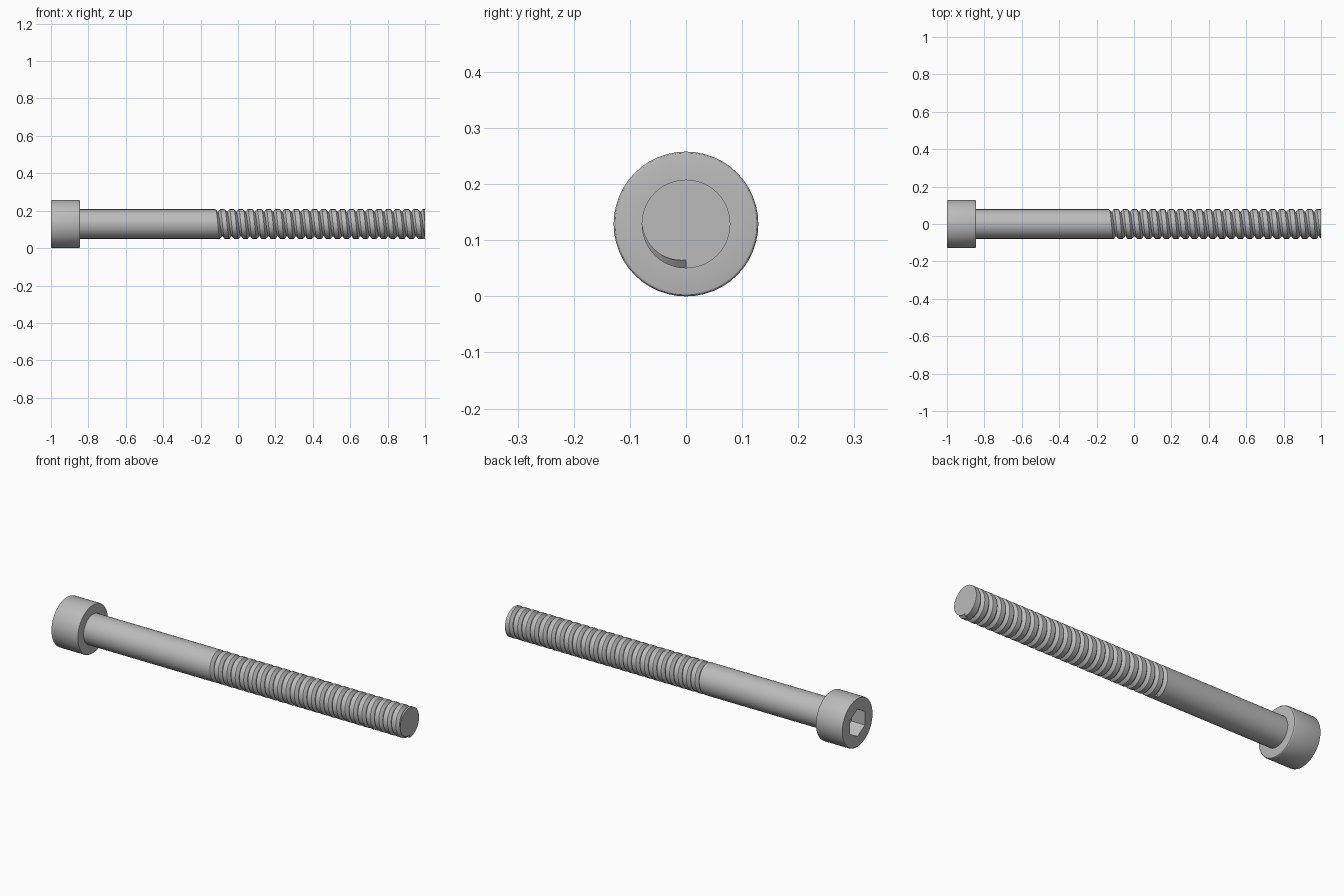
import bpy, bmesh
from math import pi, sin, cos

cube = bpy.data.objects.get("Cube")
if cube:
    bpy.data.objects.remove(cube)

SEG = 48            # steps around the axis
HEAD_R, ROD_R = 0.129, 0.079
AXIS_Z = HEAD_R
THREAD_START, TIP = -0.145, 1.0
UNDER_HEAD = -0.845

steel = bpy.data.materials.new("grey steel")
steel.use_nodes = True
steel.diffuse_color = (0.5, 0.5, 0.5, 1)
steel.node_tree.nodes["Principled BSDF"].inputs["Base Color"].default_value = (0.5, 0.5, 0.5, 1)


def point(bm, x, r, t):
    return bm.verts.new((x, r * cos(t), AXIS_Z + r * sin(t)))


def finish(bm, name):
    bmesh.ops.remove_doubles(bm, verts=bm.verts, dist=1e-5)
    bmesh.ops.recalc_face_normals(bm, faces=bm.faces)
    mesh = bpy.data.meshes.new(name)
    bm.to_mesh(mesh)
    bm.free()
    mesh.materials.append(steel)
    ob = bpy.data.objects.new(name, mesh)
    bpy.context.collection.objects.link(ob)
    bpy.ops.object.select_all(action='DESELECT')
    bpy.context.view_layer.objects.active = ob
    ob.select_set(True)
    bpy.ops.object.shade_smooth_by_angle(angle=pi / 6)
    return ob


def lathe(name, profile, cap_end=True):
    """Sweep (x, radius) pairs round the axis; a radius may be a function of angle."""
    bm = bmesh.new()
    rings = []
    for x, r in profile:
        angles = [2 * pi * i / SEG for i in range(SEG)]
        rings.append([point(bm, x, r(t) if callable(r) else r, t) for t in angles])
    for a, b in zip(rings, rings[1:]):
        for i in range(SEG):
            j = (i + 1) % SEG
            bm.faces.new((a[i], a[j], b[j], b[i]))
    if cap_end:
        bm.faces.new(rings[-1])
    return finish(bm, name)


def hexagon(t):
    return 0.062 / cos((t + pi / 6) % (pi / 3) - pi / 6)


# Head: underside, rounded rims, top face and hexagonal socket
f = 0.006
arc = [(f * (1 - cos(a)), f * (1 - sin(a))) for a in (0, pi / 6, pi / 3, pi / 2)]
lower_rim = [(UNDER_HEAD - dx, HEAD_R - dr) for dx, dr in arc]
upper_rim = [(-1 + dx, HEAD_R - dr) for dx, dr in reversed(arc)]
lathe("socket_head", [(UNDER_HEAD, ROD_R)] + lower_rim + upper_rim
      + [(-1, hexagon), (-0.92, hexagon)])

# Plain shank
lathe("plain_shank", [(UNDER_HEAD, ROD_R), (THREAD_START, ROD_R)], cap_end=False)

# Threaded rod: a V groove wound along a right-handed helix
TURNS, DEPTH = 23, 0.015
pitch = (TIP - THREAD_START) / (TURNS + 0.25)
half = pitch / 4
last = TURNS * SEG
bm = bmesh.new()
left, root, right, angle = [], [], [], []
for i in range(last + 1):
    t = -pi / 2 + 2 * pi * i / SEG
    x = THREAD_START + half + pitch * i / SEG
    over = max(0, x + half - TIP)
    angle.append(t)
    left.append(point(bm, x - half, ROD_R, t))
    root.append(point(bm, x, ROD_R - DEPTH, t))
    right.append(point(bm, x + half - over, ROD_R - DEPTH * over / half, t))

# Edges where the thread meets the shank and the tip
start = [point(bm, THREAD_START, ROD_R, angle[i]) for i in range(SEG + 1)]
tip = []
for i in range(last - SEG, last + 1):
    clipped = right[i].co.x > TIP - 1e-6
    tip.append(right[i] if clipped else point(bm, TIP, ROD_R, angle[i]))


def strip(a, b):
    for i in range(len(a) - 1):
        loop = []
        for v in (a[i], a[i + 1], b[i + 1], b[i]):
            if all((v.co - u.co).length > 1e-6 for u in loop):
                loop.append(v)
        if len(loop) > 2:
            bm.faces.new(loop)


strip(left, root)
strip(root, right)
strip(right[:last - SEG + 1], left[SEG:])   # flat crests
strip(start, left[:SEG + 1])
strip(right[last - SEG:], tip)
bm.faces.new((left[0], root[0], right[0]))  # groove ends
bm.faces.new((left[last], root[last], tip[0]))
bm.faces.new(tip)
finish(bm, "threaded_rod")
